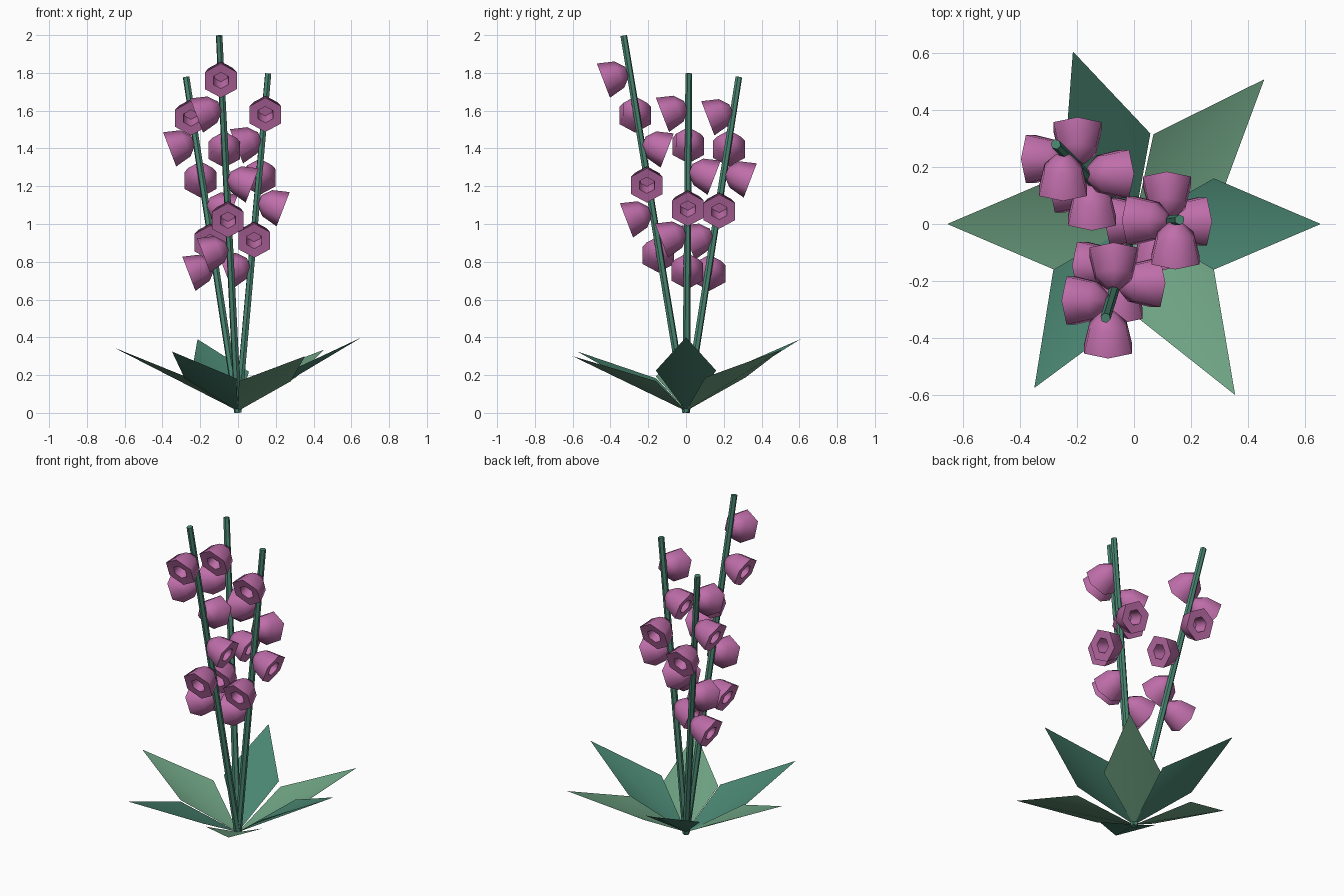
import bpy, math
from mathutils import Vector, Matrix

if "Cube" in bpy.data.objects:
    bpy.data.objects.remove(bpy.data.objects["Cube"])


def material(name, rgb):
    m = bpy.data.materials.new(name)
    m.diffuse_color = (*rgb, 1)
    m.use_nodes = True
    m.node_tree.nodes["Principled BSDF"].inputs["Base Color"].default_value = m.diffuse_color
    return m


TEAL = material("teal_green", (0.068, 0.235, 0.165))
GREEN = material("soft_green", (0.155, 0.36, 0.225))
PINK = material("orchid_pink", (0.52, 0.155, 0.40))


def add_mesh(name, verts, faces, mat, angle):
    me = bpy.data.meshes.new(name)
    me.from_pydata(verts, [], faces)
    me.materials.append(mat)
    ob = bpy.data.objects.new(name, me)
    bpy.context.collection.objects.link(ob)
    bpy.ops.object.select_all(action='DESELECT')
    ob.select_set(True)
    bpy.context.view_layer.objects.active = ob
    bpy.ops.object.shade_smooth_by_angle(angle=math.radians(angle))
    return ob


def lathe(name, profile, sides, frame, mat, angle):
    """Closed revolved shape: profile of (radius, height) along local z."""
    verts, faces = [], []
    for r, h in profile:
        for k in range(sides):
            a = 2 * math.pi * k / sides
            verts.append(frame @ Vector((r * math.cos(a), r * math.sin(a), h)))
    for i in range(len(profile) - 1):
        for k in range(sides):
            n = (k + 1) % sides
            faces.append((i * sides + k, i * sides + n,
                          (i + 1) * sides + n, (i + 1) * sides + k))
    last = (len(profile) - 1) * sides
    faces.append(tuple(reversed(range(sides))))
    faces.append(tuple(range(last, last + sides)))
    return lathe_finish(name, verts, faces, mat, angle)


def lathe_finish(name, verts, faces, mat, angle):
    return add_mesh(name, verts, faces, mat, angle)


# Leaves: folded kites of (heading in degrees, tip radius, tip height)
leaves = [(0, .655, .40), (48, .683, .335), (109.5, .642, .39),
          (180, .655, .345), (238.7, .673, .325), (300.6, .697, .30)]
for i, (deg, reach, top) in enumerate(leaves):
    rot = Matrix.Rotation(math.radians(deg), 3, 'Z')
    mid_z = 0.56 * top
    pts = [rot @ Vector(p) for p in ((0, 0, 0.01), (.28, -.16, mid_z),
                                     (reach, 0, top), (.28, .16, mid_z))]
    add_mesh("leaf", pts, [(0, 1, 2), (0, 2, 3)], GREEN if i % 2 else TEAL, 60)

# Bell profile: back tip, shoulder, rim, lip, hollow
bell = [(.028, .015), (.074, .058), (.097, .148), (.046, .146), (.04, .06)]
headings = [Vector((0, -1, 0)), Vector((-1, 0, 0)),
            Vector((0, 1, 0)), Vector((1, 0, 0))]
droop = math.radians(21)

# Stems, each with six drooping bells spiralling down
for top in ((-.10, -.33, 2.0), (.16, .015, 1.80), (-.275, .28, 1.78)):
    tip = Vector(top)
    frame = tip.to_track_quat('Z', 'Y').to_matrix().to_4x4()
    lathe("stem", [(.02, 0.003), (.018, tip.length - .003)], 6, frame, TEAL, 30)
    for k in range(6):
        at = tip * (.906 - .0925 * k)
        out = headings[k % 4]
        axis = out * math.cos(droop) - Vector((0, 0, math.sin(droop)))
        side = Vector((0, 0, 1)).cross(out)
        up = axis.cross(side)
        # local x points up so that a rim corner is at the top
        basis = Matrix((up, axis.cross(up), axis)).transposed().to_4x4()
        lathe("flower_bell", bell, 6, Matrix.Translation(at) @ basis, PINK, 65)
